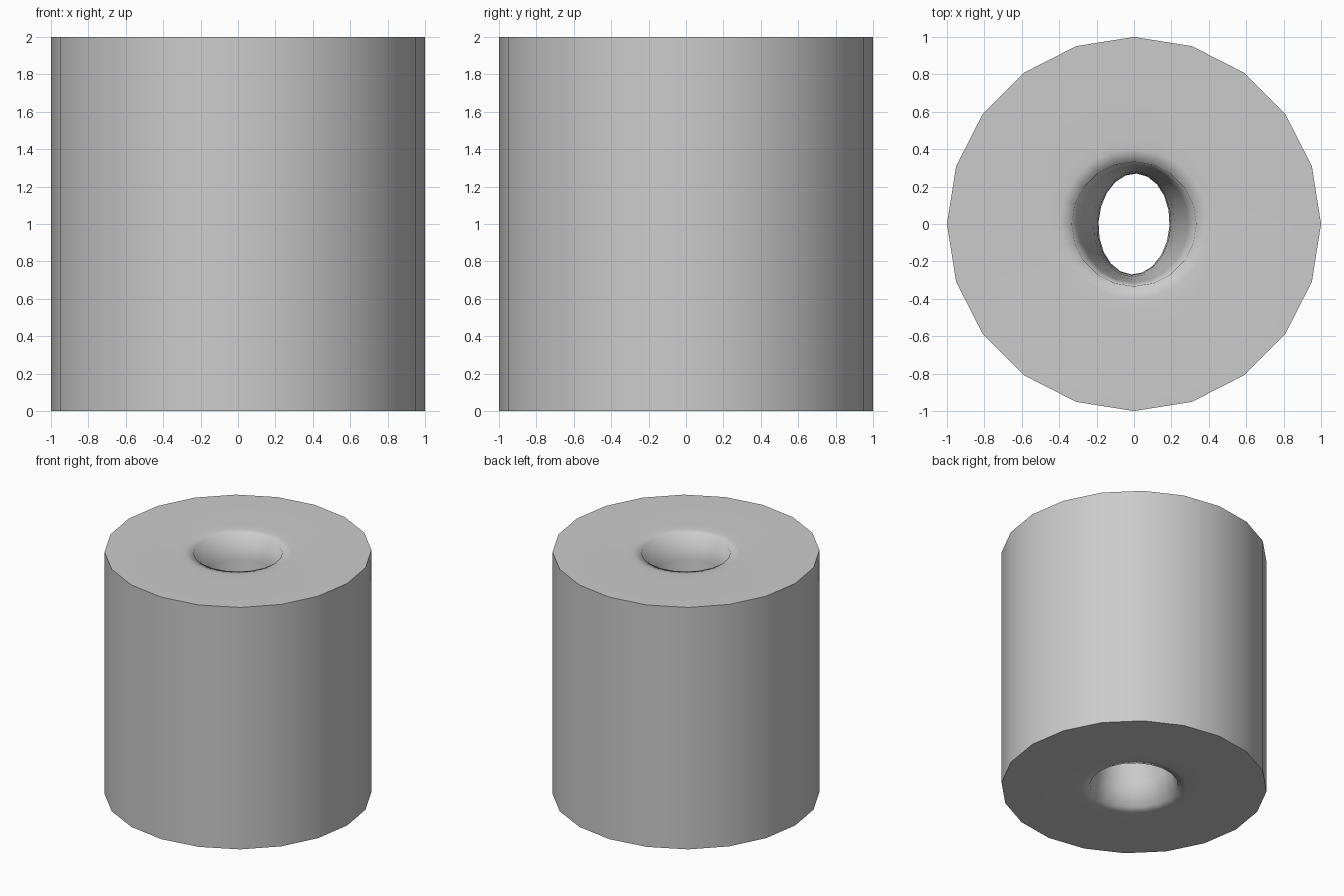
import bpy, bmesh
from math import sin, cos, pi, radians

if "Cube" in bpy.data.objects:
    bpy.data.objects.remove(bpy.data.objects["Cube"])

SIDES = 20
TILT = radians(-3)


def ring(bm, rx, ry, z, tilt=0.0):
    verts = []
    for i in range(SIDES):
        a = 2 * pi * i / SIDES
        x, y = rx * cos(a), ry * sin(a)
        verts.append(bm.verts.new((x * cos(tilt) - y * sin(tilt),
                                   x * sin(tilt) + y * cos(tilt), z)))
    return verts


# Half section from the outer rim over the softened lip to the bore mouth
lip = [(1.0, 0.0), (0.47, 0.0), (0.40, 0.003), (0.333, 0.015)]
sections = [(r, r, 2 - d, 0) for r, d in lip]

# Bore narrows to an oval waist at mid height
STEPS = 10
for k in range(1, STEPS):
    t = k / STEPS
    w = sin(pi * t)
    sections.append((0.333 - 0.143 * w, 0.333 - 0.063 * w,
                     1.985 - 1.97 * t, TILT * w))
sections += [(r, r, d, 0) for r, d in reversed(lip)]

# Skin the closed loop of rings, including the outer wall
bm = bmesh.new()
rings = [ring(bm, *s) for s in sections]
for a, b in zip(rings, rings[1:] + rings[:1]):
    for i in range(SIDES):
        j = (i + 1) % SIDES
        bm.faces.new((a[i], a[j], b[j], b[i]))
bmesh.ops.recalc_face_normals(bm, faces=bm.faces)
mesh = bpy.data.meshes.new("bored_cylinder")
bm.to_mesh(mesh)
bm.free()

body = bpy.data.objects.new("bored_cylinder", mesh)
bpy.context.collection.objects.link(body)
bpy.context.view_layer.objects.active = body
body.select_set(True)
bpy.ops.object.shade_smooth_by_angle(angle=radians(87))
